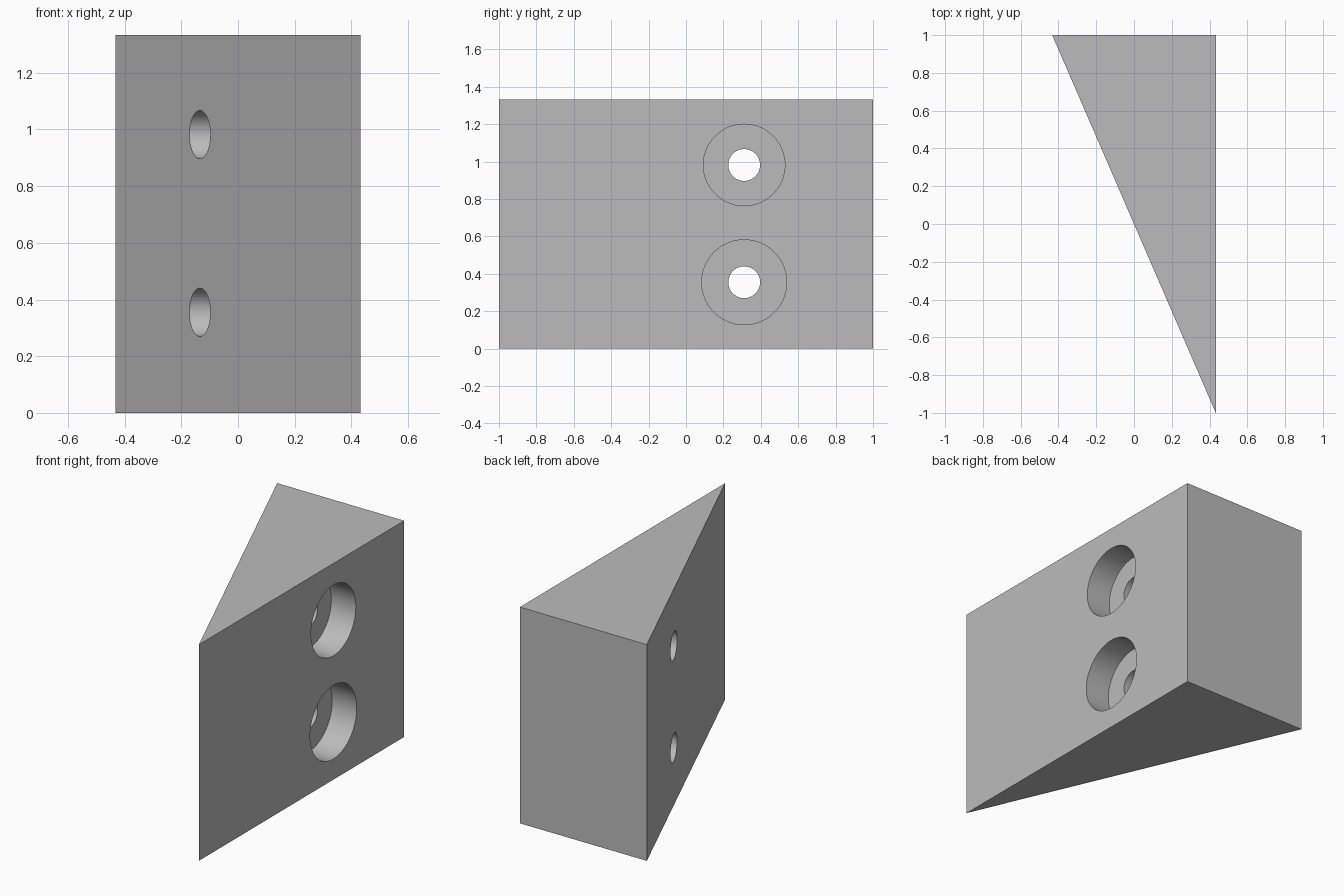
import bpy
import bmesh
from math import radians

if "Cube" in bpy.data.objects:
    bpy.data.objects.remove(bpy.data.objects["Cube"])

HALF_W, HALF_L, HEIGHT = 0.433, 1.0, 1.333
HOLE_Y, HOLE_R = 0.311, 0.085
BORE_DEPTH = 0.167
BORES = [(0.355, 0.227), (0.982, 0.218)]  # height, counterbore radius

grey = bpy.data.materials.new("plain grey")
grey.use_nodes = True
grey.diffuse_color = (0.5, 0.5, 0.5, 1)
grey.node_tree.nodes["Principled BSDF"].inputs["Base Color"].default_value = (0.5, 0.5, 0.5, 1)

# Wedge block: triangular profile extruded upward
bm = bmesh.new()
corners = [(-HALF_W, HALF_L), (HALF_W, -HALF_L), (HALF_W, HALF_L)]
base = bm.faces.new([bm.verts.new((x, y, 0)) for x, y in corners])
top = bmesh.ops.extrude_face_region(bm, geom=[base])["geom"]
bmesh.ops.translate(bm, vec=(0, 0, HEIGHT),
                    verts=[v for v in top if isinstance(v, bmesh.types.BMVert)])
bmesh.ops.recalc_face_normals(bm, faces=bm.faces)
mesh = bpy.data.meshes.new("wedge_block")
bm.to_mesh(mesh)
bm.free()
mesh.materials.append(grey)
wedge = bpy.data.objects.new("wedge_block", mesh)
bpy.context.collection.objects.link(wedge)


def drill(name, radius, x0, x1, z):
    """Cut a round hole along x from x0 to x1."""
    bpy.ops.mesh.primitive_cylinder_add(
        vertices=96, radius=radius, depth=x1 - x0,
        location=((x0 + x1) / 2, HOLE_Y, z), rotation=(0, radians(90), 0))
    cutter = bpy.context.object
    cutter.name = name
    cutter.data.materials.append(grey)
    bpy.context.view_layer.update()
    cut = wedge.modifiers.new(name, "BOOLEAN")
    cut.operation = "DIFFERENCE"
    cut.solver = "EXACT"
    cut.object = cutter
    bpy.ops.object.select_all(action="DESELECT")
    wedge.select_set(True)
    bpy.context.view_layer.objects.active = wedge
    bpy.ops.object.modifier_apply(modifier=name)
    bpy.data.objects.remove(cutter)


# Through holes with wide counterbores on the straight side
for z, radius in BORES:
    drill("counterbore", radius, HALF_W - BORE_DEPTH, HALF_W + 0.1, z)
    drill("screw_hole", HOLE_R, -HALF_W - 0.1, HALF_W + 0.1, z)

bpy.ops.object.shade_smooth_by_angle(angle=radians(30))
